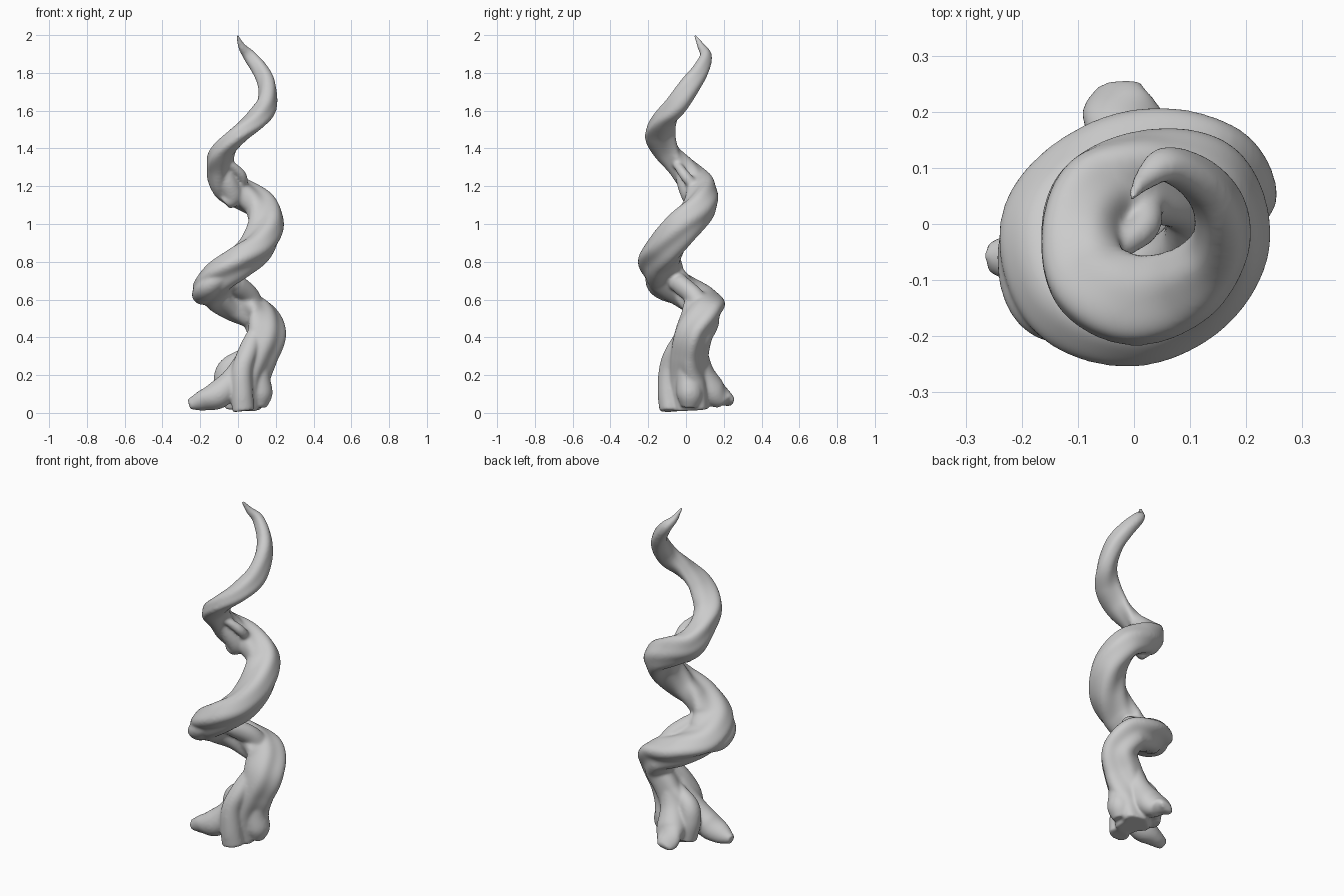
import bpy, bmesh, math
from mathutils import Vector


def spline(pts, steps):
    """Catmull-Rom samples through tuples of any length."""
    p = [[2 * a - b for a, b in zip(pts[0], pts[1])]] + [list(q) for q in pts]
    p.append([2 * a - b for a, b in zip(pts[-1], pts[-2])])
    out = []
    for i in range(1, len(p) - 2):
        for s in range(steps):
            t = s / steps
            out.append([0.5 * (2 * b + (c - a) * t + (2 * a - 5 * b + 4 * c - d) * t * t
                               + (3 * b - a - 3 * c + d) * t ** 3)
                        for a, b, c, d in zip(*p[i - 1:i + 3])])
    out.append(list(pts[-1]))
    return out


def strand(bm, pts, flute=0.0, steps=10, sides=40):
    """Sweep a fluted oval along points (x, y, z, radial half-width, other half-width)."""
    rows = spline(pts, steps)
    cen = [Vector(r[:3]) for r in rows]
    rings, n = [], None
    for i, r in enumerate(rows):
        t = (cen[min(i + 1, len(rows) - 1)] - cen[max(i - 1, 0)]).normalized()
        want = Vector((r[0], r[1], 0))
        if want.length < 0.04 and n:
            want = n
        n = (want - t * want.dot(t)).normalized()
        b = t.cross(n)
        k = i / len(rows)
        amp = flute * (1 - 0.75 * k)
        ring = []
        for j in range(sides):
            a = math.tau * j / sides
            m = 1 + amp * (math.cos(3 * a + 5 * k) + 0.7 * math.cos(5 * a - 4 * k + 1)
                           + 0.45 * math.sin(2 * a + 40 * k))
            ring.append(bm.verts.new(cen[i] + n * (r[3] * m * math.cos(a))
                                     + b * (r[4] * m * math.sin(a))))
        rings.append(ring)
    for r0, r1 in zip(rings, rings[1:]):
        for j in range(sides):
            q = (j + 1) % sides
            bm.faces.new((r0[j], r0[q], r1[q], r1[j]))
    bm.faces.new(rings[0][::-1])
    bm.faces.new(rings[-1])


bm = bmesh.new()

# spiralling trunk
strand(bm, [
    (0.03, 0.03, 0.015, 0.09, 0.09), (0.04, 0.02, 0.18, 0.105, 0.11),
    (0.10, 0.02, 0.31, 0.098, 0.10), (0.143, 0.04, 0.42, 0.102, 0.095),
    (0.105, 0.09, 0.52, 0.10, 0.095), (-0.02, 0.085, 0.58, 0.098, 0.09),
    (-0.125, 0.00, 0.645, 0.105, 0.085), (-0.10, -0.11, 0.72, 0.108, 0.085),
    (0.00, -0.14, 0.80, 0.107, 0.088), (0.10, -0.10, 0.88, 0.102, 0.087),
    (0.15, -0.02, 0.99, 0.098, 0.087), (0.12, 0.07, 1.09, 0.09, 0.083),
    (0.02, 0.085, 1.16, 0.083, 0.082), (-0.07, 0.05, 1.215, 0.08, 0.082),
    (-0.10, -0.02, 1.30, 0.072, 0.068), (-0.08, -0.10, 1.38, 0.077, 0.055),
    (0.00, -0.14, 1.47, 0.08, 0.05), (0.09, -0.115, 1.55, 0.072, 0.052),
    (0.15, -0.05, 1.63, 0.054, 0.06), (0.155, 0.02, 1.73, 0.046, 0.057),
    (0.12, 0.075, 1.81, 0.04, 0.047), (0.06, 0.105, 1.89, 0.032, 0.035),
    (0.02, 0.08, 1.94, 0.021, 0.021), (-0.005, 0.047, 2.0, 0.008, 0.008)],
    flute=0.11)

# spreading roots that merge into the trunk
for pts in (
    [(0.06, -0.02, 0.34, 0.04, 0.04), (-0.02, -0.05, 0.19, 0.06, 0.06),
     (-0.10, -0.06, 0.10, 0.075, 0.075), (-0.19, -0.06, 0.065, 0.06, 0.05),
     (-0.26, -0.06, 0.045, 0.025, 0.03)],
    [(0.07, 0.06, 0.34, 0.05, 0.05), (0.03, 0.08, 0.21, 0.07, 0.07),
     (0.0, 0.14, 0.115, 0.075, 0.085), (-0.025, 0.205, 0.08, 0.045, 0.07),
     (-0.025, 0.25, 0.055, 0.018, 0.04)],
    [(0.13, 0.02, 0.36, 0.05, 0.05), (0.11, 0.01, 0.2, 0.06, 0.06),
     (0.115, 0.02, 0.10, 0.068, 0.07), (0.11, 0.02, 0.03, 0.04, 0.045)],
    [(0.10, 0.0, 0.44, 0.04, 0.04), (0.05, -0.06, 0.32, 0.055, 0.05),
     (0.02, -0.09, 0.22, 0.055, 0.055), (0.02, -0.09, 0.10, 0.06, 0.06),
     (0.03, -0.09, 0.01, 0.05, 0.06)],
    [(0.04, 0.03, 0.32, 0.03, 0.03), (-0.05, 0.05, 0.24, 0.055, 0.055),
     (-0.07, 0.06, 0.16, 0.06, 0.06), (-0.05, 0.07, 0.05, 0.06, 0.06)]):
    strand(bm, pts, sides=20)

# folds bridging the bends
for pts in (
    [(-0.07, 0.03, 1.11, 0.04, 0.04), (-0.03, 0.03, 1.15, 0.055, 0.055),
     (-0.05, 0.0, 1.22, 0.05, 0.05), (-0.07, -0.03, 1.3, 0.03, 0.03)],
    [(0.02, 0.05, 1.19, 0.03, 0.03), (0.02, 0.0, 1.25, 0.028, 0.03),
     (-0.01, -0.03, 1.29, 0.025, 0.025), (-0.06, -0.06, 1.33, 0.02, 0.02)],
    [(-0.16, 0.04, 0.62, 0.045, 0.045), (-0.19, -0.05, 0.625, 0.055, 0.05),
     (-0.145, -0.14, 0.67, 0.07, 0.055), (-0.03, -0.17, 0.76, 0.04, 0.04)],
    [(0.08, 0.07, 0.58, 0.055, 0.055), (0.05, 0.03, 0.63, 0.055, 0.05),
     (-0.01, -0.03, 0.68, 0.055, 0.05), (-0.06, -0.08, 0.73, 0.04, 0.04)],
    [(0.19, -0.02, 1.02, 0.04, 0.04), (0.18, 0.04, 1.07, 0.042, 0.042),
     (0.12, 0.1, 1.13, 0.04, 0.035), (0.05, 0.11, 1.18, 0.03, 0.03)]):
    strand(bm, pts, sides=20)

bmesh.ops.recalc_face_normals(bm, faces=bm.faces)
me = bpy.data.meshes.new("twisted_horn")
bm.to_mesh(me)
bm.free()
obj = bpy.data.objects.new("twisted_horn", me)
bpy.context.collection.objects.link(obj)

# fuse everything into one melted skin
rm = obj.modifiers.new("fuse", 'REMESH')
rm.mode = 'VOXEL'
rm.voxel_size = 0.007
rm.use_smooth_shade = True
sm = obj.modifiers.new("melt", 'SMOOTH')
sm.factor = 0.5
sm.iterations = 16
